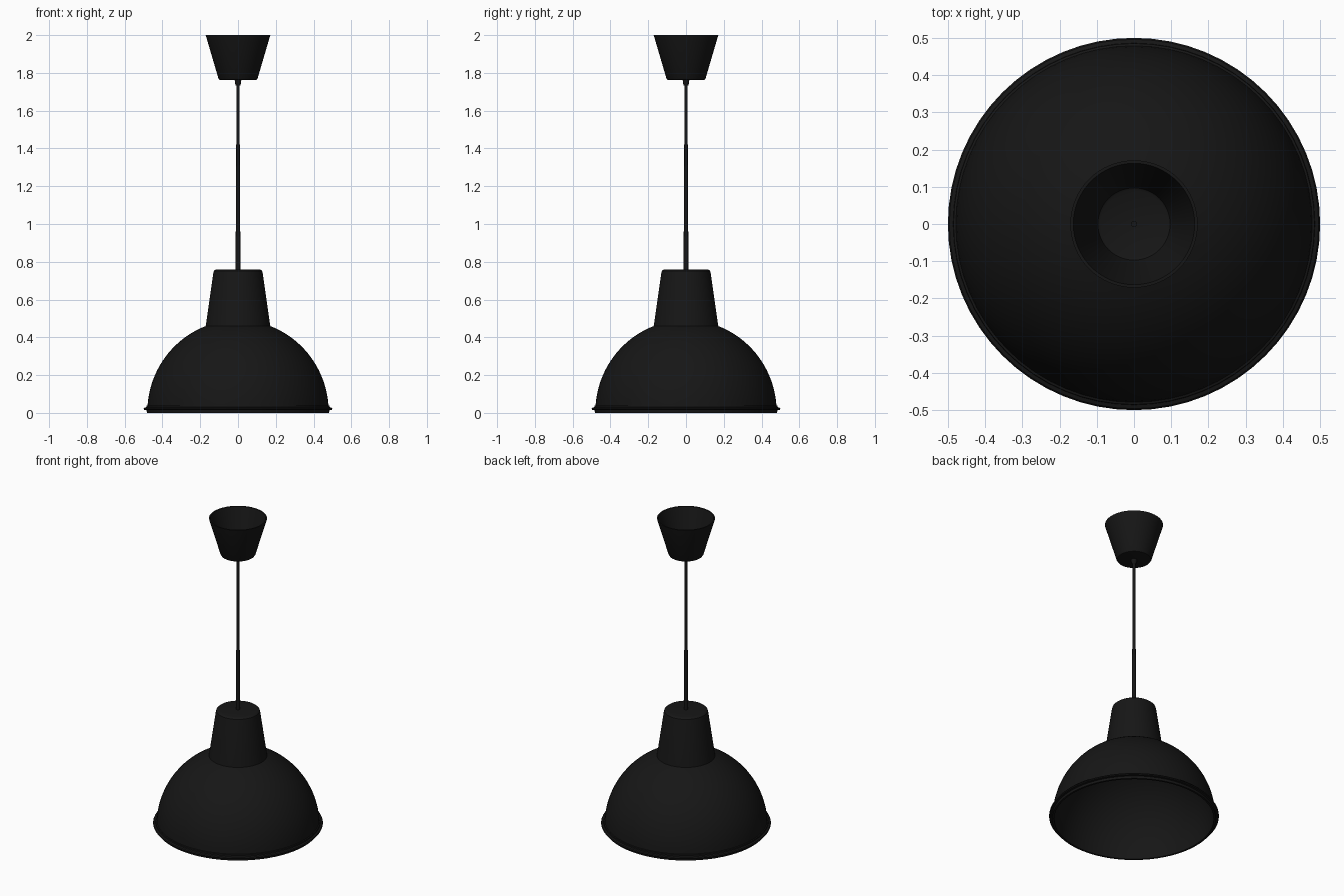
import bpy, math

if "Cube" in bpy.data.objects:
    bpy.data.objects.remove(bpy.data.objects["Cube"])

black = bpy.data.materials.new("black")
black.diffuse_color = (0.008, 0.008, 0.008, 1)
black.use_nodes = True
black.node_tree.nodes["Principled BSDF"].inputs["Base Color"].default_value = black.diffuse_color


def finish(ob, angle=35):
    ob.data.materials.append(black)
    bpy.ops.object.select_all(action='DESELECT')
    ob.select_set(True)
    bpy.context.view_layer.objects.active = ob
    bpy.ops.object.shade_smooth_by_angle(angle=math.radians(angle))


def lathe(name, profile, closed=False, n=64):
    """Spin a list of (radius, z) points around z; radius 0 becomes a pole."""
    verts, rings, faces = [], [], []
    for r, z in profile:
        start = len(verts)
        if r == 0:
            verts.append((0, 0, z))
            rings.append([start] * n)
        else:
            verts += [(r * math.cos(2 * math.pi * i / n), r * math.sin(2 * math.pi * i / n), z)
                      for i in range(n)]
            rings.append(list(range(start, start + n)))
    pairs = list(zip(rings, rings[1:]))
    if closed:
        pairs.append((rings[-1], rings[0]))
    for a, b in pairs:
        for i in range(n):
            j = (i + 1) % n
            faces.append(list(dict.fromkeys((a[i], a[j], b[j], b[i]))))
    me = bpy.data.meshes.new(name)
    me.from_pydata(verts, [], faces)
    ob = bpy.data.objects.new(name, me)
    bpy.context.collection.objects.link(ob)
    finish(ob)
    return ob


def dome(a, b, r_top, steps=20):
    """Elliptical arc from just above the rim up to radius r_top."""
    t0, t1 = math.asin(0.035 / b), math.acos(r_top / a)
    return [(a * math.cos(t), 0.005 + b * math.sin(t))
            for t in (t0 + (t1 - t0) * i / steps for i in range(steps + 1))]


# Shade: thin hollow dome with a flanged rim and tapered neck
outer = [(0.470, 0), (0.482, 0), (0.484, 0.014), (0.496, 0.016), (0.5, 0.021),
         (0.496, 0.027), (0.486, 0.030), (0.485, 0.038)]
outer += dome(0.480, 0.4865, 0.171)
outer += [(0.131, 0.738), (0.128, 0.751), (0.120, 0.758), (0.110, 0.76), (0, 0.76)]
inner = dome(0.470, 0.4765, 0.161)
inner += [(0.121, 0.735), (0.112, 0.748), (0, 0.75)]
lathe("lamp_shade", inner[::-1] + outer)

# Ceiling cup: open at the top, rounded bottom edge
lathe("ceiling_cup", [(0, 1.762), (0.092, 1.762), (0.099, 1.764), (0.104, 1.772), (0.171, 2.0),
                      (0.163, 2.0), (0.097, 1.775), (0.090, 1.771), (0, 1.771)])

# Cord grip below the cup
lathe("cord_grip", [(0, 1.77), (0.018, 1.77), (0.016, 1.745), (0.012, 1.732), (0, 1.732)], n=24)

# Cord
lathe("cord", [(0, 1.78), (0.008, 1.78), (0.009, 1.5), (0.010, 1.2),
               (0.012, 0.95), (0.013, 0.75), (0, 0.75)], n=16)
